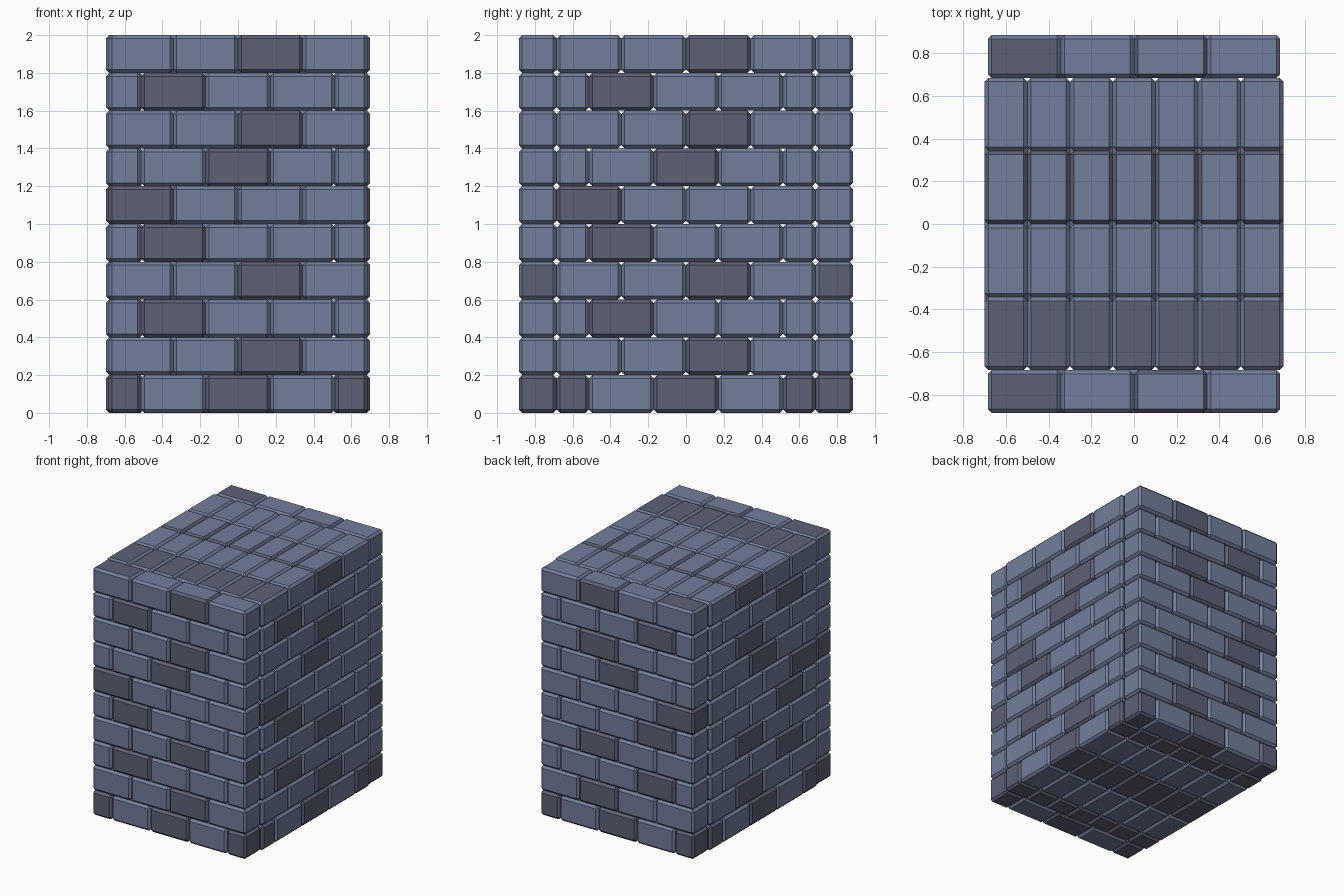
import bpy, bmesh, math
from mathutils import Matrix

if "Cube" in bpy.data.objects:
    bpy.data.objects.remove(bpy.data.objects["Cube"])

LENGTH, DEPTH, ROW_H, ROWS = 1.37, 0.2, 0.2, 10
PITCH = LENGTH / 4
CHAMFER = 0.018
# dark bricks in each course, bottom to top (index along the wall)
DARK = [(0, 2, 4), (2,), (1,), (2,), (1,), (0,), (2,), (2,), (1,), (2,)]


def material(name, colour):
    m = bpy.data.materials.new(name)
    m.diffuse_color = colour
    m.use_nodes = True
    m.node_tree.nodes["Principled BSDF"].inputs["Base Color"].default_value = m.diffuse_color
    return m


def add_brick(bm, x0, x1, z0, dark):
    """One chamfered brick; returns its faces."""
    part = bmesh.new()
    mat = (Matrix.Translation(((x0 + x1) / 2, 0, z0 + ROW_H / 2))
           @ Matrix.Diagonal((x1 - x0, DEPTH, ROW_H, 1)))
    bmesh.ops.create_cube(part, size=1, matrix=mat)
    bmesh.ops.bevel(part, geom=part.edges[:], offset=CHAMFER, segments=1,
                    affect='EDGES', profile=0.5)
    part.normal_update()
    verts = {v: bm.verts.new(v.co) for v in part.verts}
    for f in part.faces:
        g = bm.faces.new([verts[v] for v in f.verts])
        g.material_index = int(dark(f.normal))
    part.free()


# One wall in running bond, shared by every copy
bm = bmesh.new()
for row in range(ROWS):
    inner = [-0.5, 0.5, 1.5, 2.5, 3.5, 4.5] if row % 2 == 0 else [0, 1, 2, 3, 4]
    cuts = [min(max(c, 0), 4) * PITCH - LENGTH / 2 for c in inner]
    for i in range(len(cuts) - 1):
        def dark(n, row=row, i=i):
            if row == ROWS - 1 and n.z > 0.9:      # top of the wall
                return i == 0
            if row == 3 and i == 3 and n.x > 0.9:  # odd dark brick end
                return True
            return i in DARK[row]
        add_brick(bm, cuts[i], cuts[i + 1], row * ROW_H, dark)
mesh = bpy.data.meshes.new("brick_wall")
bm.to_mesh(mesh)
bm.free()
mesh.materials.append(material("slate_brick", (0.17, 0.21, 0.33, 1)))
mesh.materials.append(material("dark_brick", (0.11, 0.12, 0.18, 1)))


def place(name, x, y, turn=0):
    ob = bpy.data.objects.new(name, mesh)
    ob.location = (x, y, 0)
    ob.rotation_euler.z = turn
    bpy.context.collection.objects.link(ob)


# Front and back walls
place("front_wall", 0, -0.785)
place("back_wall", 0, 0.785)
# Seven walls side by side fill the core, the outer two form the sides
for k in range(7):
    place(f"core_wall_{k + 1}", -0.6 + k * DEPTH, 0, math.pi / 2)
